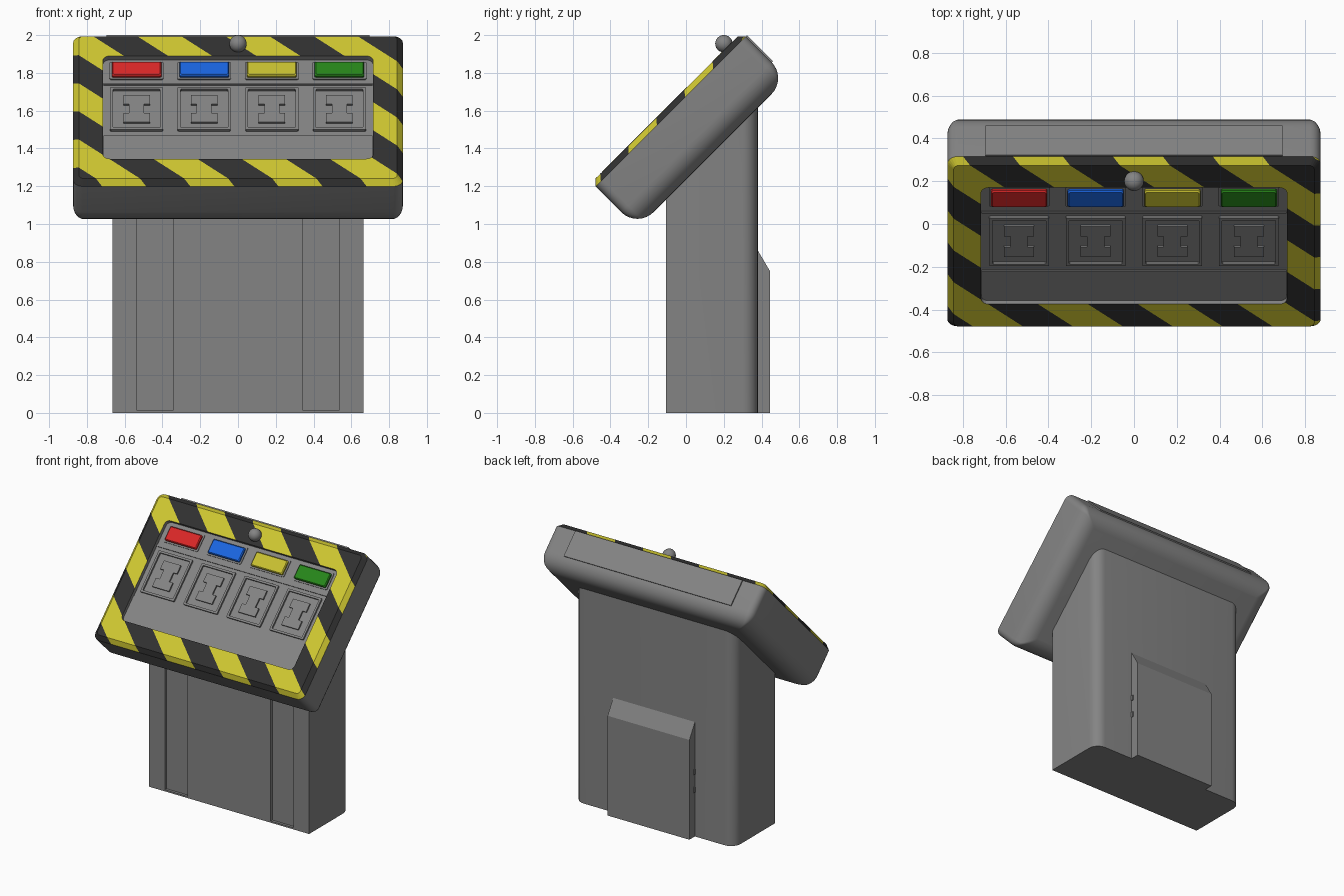
import bpy, bmesh, math
from mathutils import Matrix, Vector

if "Cube" in bpy.data.objects:
    bpy.data.objects.remove(bpy.data.objects["Cube"])

C = math.sqrt(0.5)
# head frame: local x, v up along the sloped face, w out of the face
HEAD = Matrix(((1, 0, 0, 0), (0, C, -C, -0.1025), (0, C, C, 1.6175), (0, 0, 0, 1)))
HX, HV, DEPTH, CH = 0.873, 0.562, 0.343, 0.03


def material(name, rgb):
    m = bpy.data.materials.new(name)
    m.diffuse_color = (*rgb, 1)
    m.use_nodes = True
    m.node_tree.nodes["Principled BSDF"].inputs["Base Color"].default_value = m.diffuse_color
    return m


GREY = material("grey", (0.23, 0.23, 0.23))
BLACK = material("stripe_black", (0.03, 0.03, 0.03))
YELLOW = material("stripe_yellow", (0.62, 0.57, 0.03))
RED = material("button_red", (0.70, 0.02, 0.02))
BLUE = material("button_blue", (0.01, 0.13, 0.75))
AMBER = material("button_yellow", (0.58, 0.53, 0.03))
GREEN = material("button_green", (0.02, 0.24, 0.01))


def finish(name, bm, mats, matrix=None, smooth=False):
    bmesh.ops.recalc_face_normals(bm, faces=bm.faces)
    if matrix:
        bm.transform(matrix)
    me = bpy.data.meshes.new(name)
    bm.to_mesh(me)
    bm.free()
    ob = bpy.data.objects.new(name, me)
    bpy.context.collection.objects.link(ob)
    for m in mats:
        me.materials.append(m)
    if smooth:
        bpy.ops.object.select_all(action='DESELECT')
        ob.select_set(True)
        bpy.context.view_layer.objects.active = ob
        bpy.ops.object.shade_smooth_by_angle(angle=math.radians(35))
    return ob


def rounded(hx, hv, r, w, cx=0, cv=0, n=5):
    """Rounded rectangle loop at height w."""
    pts = []
    for i, (sx, sv) in enumerate(((1, 1), (-1, 1), (-1, -1), (1, -1))):
        for k in range(n + 1):
            a = math.pi / 2 * (i + k / n)
            pts.append((cx + sx * (hx - r) + r * math.cos(a),
                        cv + sv * (hv - r) + r * math.sin(a), w))
    return pts


def loft(loops, ring=False):
    """Skin a list of loops; capped ends, or closed into a ring."""
    bm = bmesh.new()
    vs = [[bm.verts.new(p) for p in lp] for lp in loops]
    pairs = list(zip(vs, vs[1:])) + ([(vs[-1], vs[0])] if ring else [])
    for a, b in pairs:
        for i in range(len(a)):
            j = (i + 1) % len(a)
            bm.faces.new((a[i], a[j], b[j], b[i]))
    if not ring:
        bm.faces.new(vs[0])
        bm.faces.new(vs[-1])
    bm.normal_update()
    return bm


def box(name, x, y, z, mat=GREY, matrix=None):
    lp = [[(x[0], y[0], h), (x[1], y[0], h), (x[1], y[1], h), (x[0], y[1], h)] for h in z]
    return finish(name, loft(lp), [mat], matrix)


# pedestal: plan profile with two front channels and rounded rear corners, sloped top
half = [(0.345, -0.105), (0.345, -0.085), (0.535, -0.085), (0.535, -0.105), (0.665, -0.105)]
half += [(0.585 + 0.08 * math.cos(a), 0.30 + 0.08 * math.sin(a))
         for a in (math.pi / 12 * k for k in range(7))]
plan = half + [(-x, y) for x, y in reversed(half)]
finish("pedestal", loft([[(x, y, 0) for x, y in plan],
                         [(x, y, y + 1.32) for x, y in plan]]), [GREY], smooth=True)
for s in (-1, 1):
    box("channel_foot", sorted((s * 0.345, s * 0.535)), (-0.105, -0.08), (0, 0.012))

# rear service cover with sloped top, and small side catches
prof = [(0.37, 0), (0.445, 0), (0.445, 0.75), (0.38, 0.86), (0.37, 0.86)]
finish("rear_cover", loft([[(x, y, z) for y, z in prof] for x in (-0.34, 0.34)]), [GREY])
for s in (-1, 1):
    for z in (0.355, 0.49):
        box("cover_catch", sorted((s * 0.335, s * 0.346)), (0.382, 0.398), (z - 0.02, z + 0.02))

# head shell: rounded back edge, flat front that is the recess floor
R = 0.12
loops = []
for k in range(9):
    a = math.pi / 2 * k / 8
    d = R * (1 - math.sin(a))
    loops.append(rounded(HX - d, HV - d, max(0.05 - d, 0.012), -DEPTH + R * (1 - math.cos(a))))
loops.append(rounded(HX, HV, 0.05, -CH))
finish("head_shell", loft(loops), [GREY], HEAD, smooth=True)

# hazard frame: chamfered ring, cut along the diagonal stripes
bm = loft([rounded(HX, HV, 0.05, -CH), rounded(HX - CH, HV - CH, 0.025, 0),
           rounded(0.715, 0.385, 0.035, 0), rounded(0.715, 0.385, 0.035, -CH)], ring=True)
PERIOD, K, DARK = 0.467, 1.11, 0.875
normal = Vector((1, K, 0))
for i in range(-12, 6):
    ph = DARK + PERIOD * (i / 2 + 0.25)
    bmesh.ops.bisect_plane(bm, geom=bm.verts[:] + bm.edges[:] + bm.faces[:],
                           plane_co=normal * (ph / normal.length_squared), plane_no=normal)
bmesh.ops.recalc_face_normals(bm, faces=bm.faces)
for f in bm.faces:
    if f.normal.z < 0.3:
        f.material_index = 2          # recess walls stay grey
    else:
        c = f.calc_center_median()
        t = (c.x + K * c.y - DARK) / PERIOD
        f.material_index = 0 if abs(t - round(t)) < 0.25 else 1
finish("hazard_frame", bm, [BLACK, YELLOW, GREY], HEAD)

# panel details: lower rest plate and divider rail
box("rest_plate", (-0.713, 0.713), (-0.383, -0.188), (-CH - 0.005, -CH + 0.008), GREY, HEAD)
box("divider_rail", (-0.713, 0.713), (0.192, 0.204), (-CH - 0.005, -CH + 0.008), GREY, HEAD)

# four stations: coloured button above a framed socket
glyph = [(0.07, 0.10), (0.07, 0.035), (0.04, 0.035)]
glyph += [(x, -v) for x, v in reversed(glyph)]
glyph += [(-x, v) for x, v in reversed(glyph)]
for cx, mat in zip((-0.537, -0.179, 0.179, 0.537), (RED, BLUE, AMBER, GREEN)):
    f0 = -CH - 0.005
    finish("button_bezel", loft([rounded(0.142, 0.064, 0.006, h, cx, 0.3, 1)
                                 for h in (f0, -CH + 0.006)]), [GREY], HEAD)
    finish("button", loft([rounded(0.131, 0.053, 0.006, f0, cx, 0.3, 1),
                           rounded(0.131, 0.053, 0.006, -0.012, cx, 0.3, 1),
                           rounded(0.125, 0.047, 0.006, -0.006, cx, 0.3, 1)]), [mat], HEAD)
    rim = [(0.14, f0), (0.14, -CH + 0.014), (0.125, -CH + 0.014), (0.125, f0)]
    finish("socket_rim", loft([rounded(h, h + 0.019, 0.004, w, cx, 0.009, 1)
                               for h, w in rim], ring=True), [GREY], HEAD)
    finish("socket_key", loft([[(cx + x, 0.009 + v, h) for x, v in glyph]
                               for h in (f0, -CH + 0.012)]), [GREY], HEAD)

# cover plate on the upper rear edge of the head
box("top_plate", (-0.695, 0.695), (HV - 0.01, HV + 0.009), (-0.225, -0.03), GREY, HEAD)

# round beacon knob
bm = bmesh.new()
bmesh.ops.create_uvsphere(bm, u_segments=24, v_segments=12, radius=0.046)
bmesh.ops.translate(bm, verts=bm.verts, vec=(0, 0.4525, 0.024))
finish("beacon_knob", bm, [GREY], HEAD, smooth=True)
